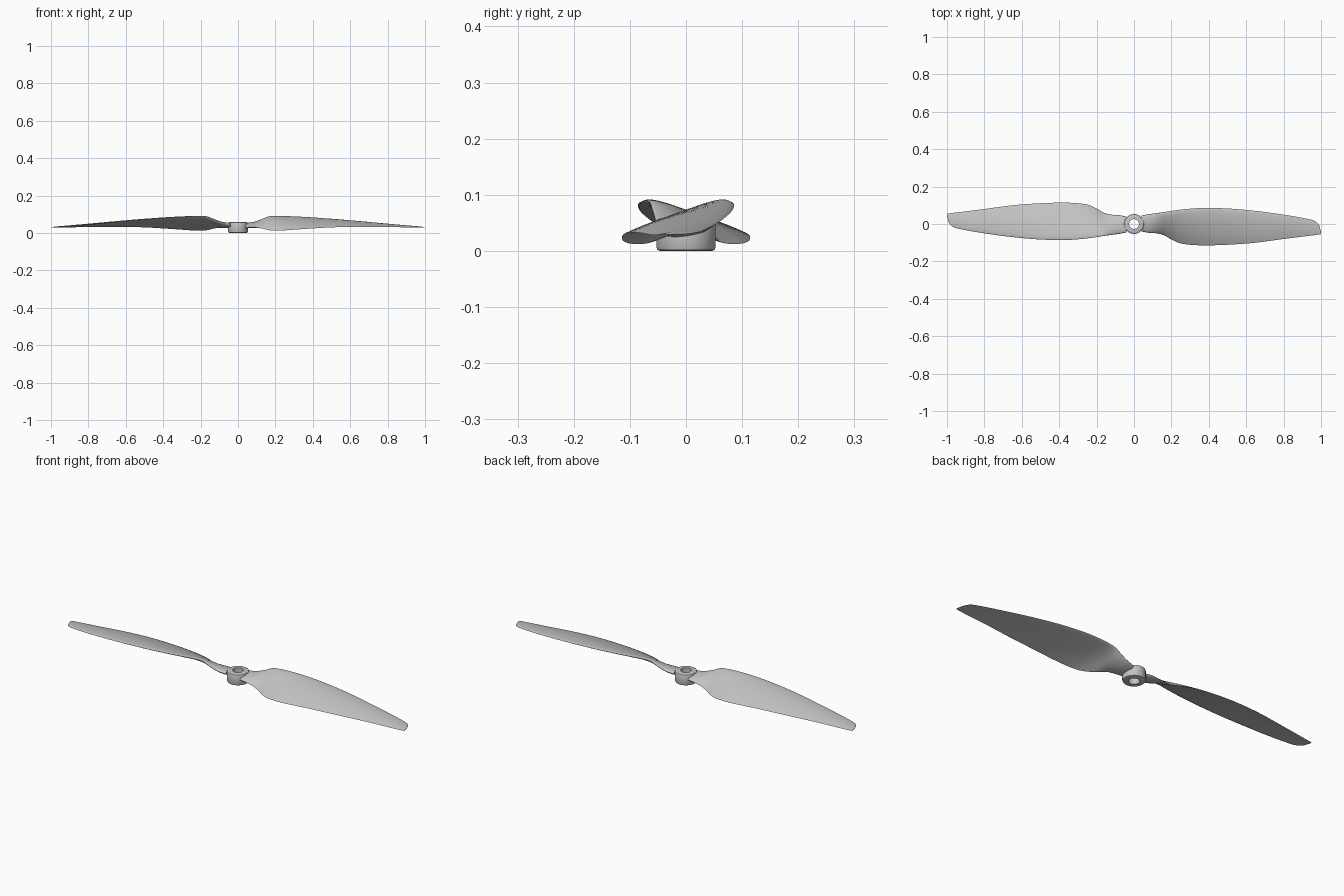
import bpy, bmesh, math
from mathutils import Vector

cube = bpy.data.objects.get("Cube")
if cube:
    bpy.data.objects.remove(cube, do_unlink=True)

grey = bpy.data.materials.new("plain_grey")
grey.use_nodes = True
colour = (0.55, 0.55, 0.55, 1)
grey.diffuse_color = colour
grey.node_tree.nodes["Principled BSDF"].inputs["Base Color"].default_value = colour
grey.node_tree.nodes["Principled BSDF"].inputs["Roughness"].default_value = 0.6


def finish(bm, name, angle=35):
    """Turn a bmesh into a smooth shaded object."""
    bmesh.ops.recalc_face_normals(bm, faces=bm.faces)
    mesh = bpy.data.meshes.new(name)
    bm.to_mesh(mesh)
    bm.free()
    mesh.materials.append(grey)
    obj = bpy.data.objects.new(name, mesh)
    bpy.context.collection.objects.link(obj)
    bpy.ops.object.select_all(action='DESELECT')
    obj.select_set(True)
    bpy.context.view_layer.objects.active = obj
    bpy.ops.object.shade_smooth_by_angle(angle=math.radians(angle))
    return obj


# Blade stations: x, leading edge y and z, trailing edge y and z, thickness
STATIONS = [
    (.04, .045, .046, -.04, .032, .026),
    (.08, .053, .052, -.047, .032, .025),
    (.12, .058, .068, -.05, .026, .023),
    (.16, .064, .086, -.06, .016, .02),
    (.2, .07, .09, -.083, .012, .018),
    (.25, .077, .089, -.104, .014, .017),
    (.35, .085, .084, -.114, .021, .016),
    (.5, .083, .073, -.111, .03, .014),
    (.65, .07, .06, -.1, .033, .011),
    (.8, .05, .046, -.08, .032, .008),
    (.93, .027, .035, -.064, .029, .005),
    (.97, .014, .032, -.059, .028, .004),
    (.99, -.008, .03, -.056, .028, .003),
    (1, -.042, .029, -.054, .028, .002),
]


def slope(i, k):
    a, b = STATIONS[max(i - 1, 0)], STATIONS[min(i + 1, len(STATIONS) - 1)]
    return (b[k] - a[k]) / (b[0] - a[0])


def between(i, t):
    """Smooth blend of stations i and i + 1."""
    a, b = STATIONS[i], STATIONS[i + 1]
    dx = b[0] - a[0]
    row = [a[0] + t * dx]
    for k in range(1, len(a)):
        row.append((1 + 2 * t) * (1 - t) ** 2 * a[k] + t * t * (3 - 2 * t) * b[k]
                   + dx * t * (1 - t) * ((1 - t) * slope(i, k) - t * slope(i + 1, k)))
    return row


def section(bm, row, n=14):
    """Cambered aerofoil ring, oval at the root and sharp tailed further out."""
    x, ly, lz, ty, tz, thick = row
    lead, trail = Vector((x, ly, lz)), Vector((x, ty, tz))
    chord = trail - lead
    up = Vector((0, -chord.z, chord.y)).normalized()
    if up.z < 0:
        up.negate()
    outer = min(max((x - .05) / .15, 0), 1)
    power = .5 + .4 * outer
    peak = math.sqrt(.5 / (.5 + power)) * (power / (.5 + power)) ** power
    ring = []
    for j in range(2 * n):
        a = math.pi * j / n
        t = (1 - math.cos(a)) / 2
        side = 1 if j < n else -1
        half = thick / 2 * math.sqrt(t) * max(1 - t, 0) ** power / peak
        camber = outer * .035 * chord.length * 4 * t * (1 - t)
        ring.append(bm.verts.new(lead + chord * t + up * (camber + side * half)))
    return ring


def blade(name, turn):
    bm = bmesh.new()
    rows = [between(i, s / 4) for i in range(len(STATIONS) - 1) for s in range(4)]
    rows.append(STATIONS[-1])
    rings = [section(bm, r) for r in rows]
    for a, b in zip(rings, rings[1:]):
        for j in range(len(a)):
            k = (j + 1) % len(a)
            bm.faces.new((a[j], a[k], b[k], b[j]))
    bm.faces.new(rings[0])
    bm.faces.new(rings[-1])
    # Half turn for the opposite blade
    if turn:
        for v in bm.verts:
            v.co.x, v.co.y = -v.co.x, -v.co.y
    return finish(bm, name, 60)


blade("left_blade", False)
blade("right_blade", True)

# Hub: bored collar with softened rims, turned from a closed profile
PROFILE = [(.026, 0), (.046, 0), (.051, .002), (.053, .007),
           (.053, .052), (.051, .056), (.047, .058), (.026, .058)]
bm = bmesh.new()
steps = 64
loops = []
for s in range(steps):
    a = 2 * math.pi * s / steps
    loops.append([bm.verts.new((r * math.cos(a), r * math.sin(a), z)) for r, z in PROFILE])
for s in range(steps):
    a, b = loops[s], loops[(s + 1) % steps]
    for j in range(len(PROFILE)):
        k = (j + 1) % len(PROFILE)
        bm.faces.new((a[j], a[k], b[k], b[j]))
finish(bm, "hub")
